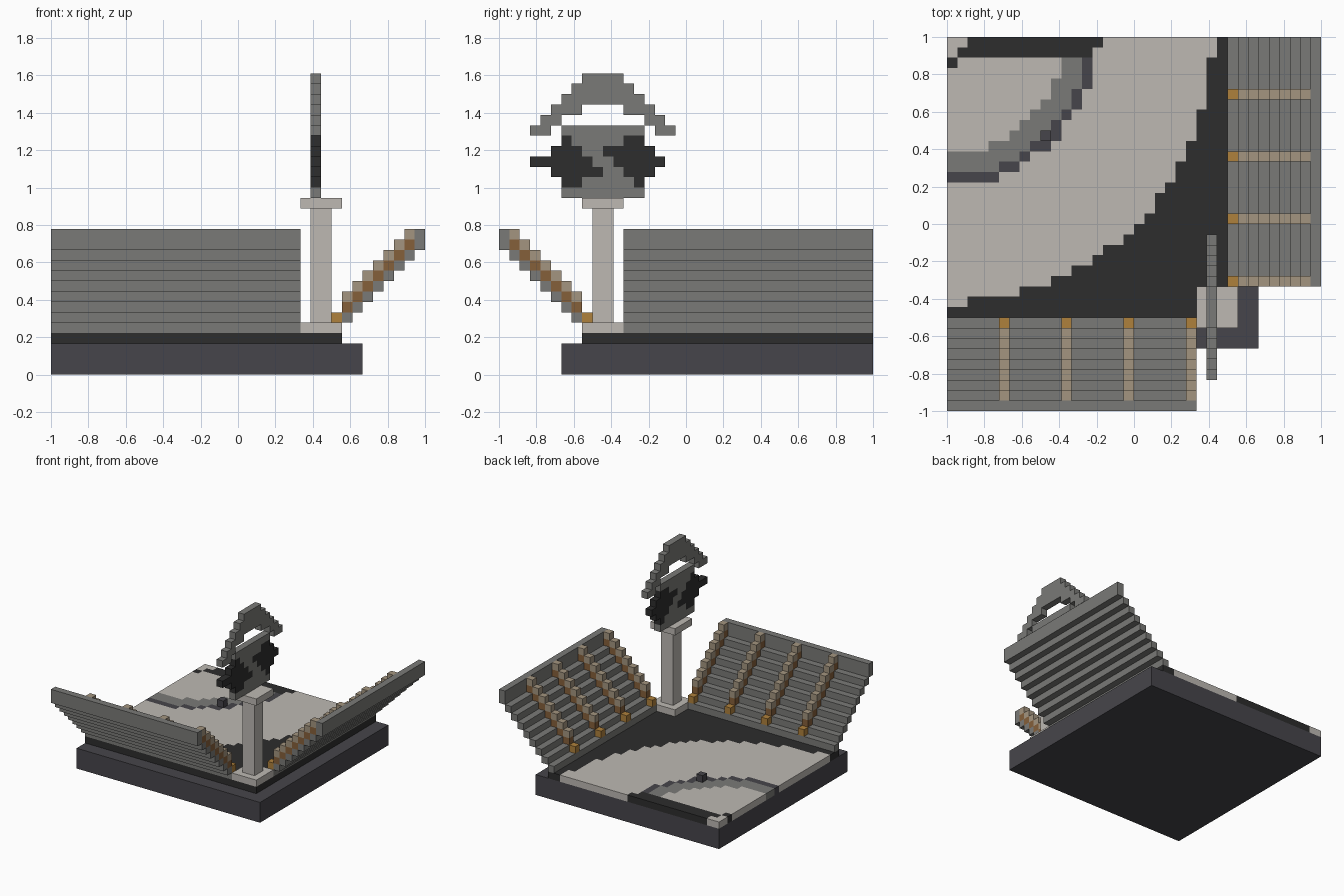
import bpy, bmesh
from math import hypot

cube = bpy.data.objects.get("Cube")
if cube:
    bpy.data.objects.remove(cube, do_unlink=True)

U = 1 / 18      # block size
N = 36          # blocks along the longest side


def material(name, *rgb):
    m = bpy.data.materials.new(name)
    m.use_nodes = True
    m.diffuse_color = (*rgb, 1)
    m.node_tree.nodes["Principled BSDF"].inputs["Base Color"].default_value = (*rgb, 1)
    return m


pale = material("pale stone", 0.51, 0.485, 0.45)
grey = material("mid grey", 0.195, 0.195, 0.185)
black = material("near black", 0.026, 0.026, 0.026)
slate = material("dark slate", 0.062, 0.06, 0.07)
tan = material("tan", 0.37, 0.3, 0.215)
brown = material("brown", 0.235, 0.115, 0.042)
orange = material("orange", 0.43, 0.22, 0.045)


def finish(bm, name, mats):
    me = bpy.data.meshes.new(name)
    bm.to_mesh(me)
    bm.free()
    for m in mats:
        me.materials.append(m)
    ob = bpy.data.objects.new(name, me)
    bpy.context.collection.objects.link(ob)
    return ob


def boxes(name, mat, spans):
    """One object from boxes given as (x, y, z) spans in block units."""
    bm = bmesh.new()
    for span in spans:
        made = bmesh.ops.create_cube(bm, size=1)["verts"]
        for v in made:
            p = [lo + (c + 0.5) * (hi - lo) for c, (lo, hi) in zip(v.co, span)]
            v.co = ((p[0] - N / 2) * U, (p[1] - N / 2) * U, p[2] * U)
    return finish(bm, name, [mat])


def blocks(name, cells):
    """Outer skin of unit blocks; cells maps (x, y, z) to a material."""
    mats = list(dict.fromkeys(cells.values()))
    bm = bmesh.new()
    for cell, mat in cells.items():
        for axis in range(3):
            for side in (0, 1):
                near = list(cell)
                near[axis] += 2 * side - 1
                if tuple(near) in cells:
                    continue
                ring = []
                for a, b in ((0, 0), (1, 0), (1, 1), (0, 1)):
                    p = list(cell)
                    p[axis] += side
                    p[(axis + 1) % 3] += a
                    p[(axis + 2) % 3] += b
                    ring.append(bm.verts.new(((p[0] - N / 2) * U, (p[1] - N / 2) * U, p[2] * U)))
                face = bm.faces.new(ring if side else ring[::-1])
                face.material_index = mats.index(mat)
    bmesh.ops.remove_doubles(bm, verts=bm.verts, dist=U / 100)
    return finish(bm, name, mats)


# Foundation
boxes("foundation", slate, [((0, 30), (6, 36), (0, 3))])


# Playing field: rings around the back corner, with a dark strip on the back edge
def field_colour(i, j):
    r = hypot(i + 0.5, j + 0.5)
    if (j < 2 and 2 - j <= i < 15 - j) or (i == 0 and j == 2):
        return black
    if j < 2:
        return pale if r < 25.58 else black
    for limit, mat in ((11.2, pale), (13.4, grey), (14.3, slate), (25.58, pale)):
        if r < limit:
            return mat
    return black


blocks("playing_field", {(i, N - 1 - j, 3): field_colour(i, j)
                         for i in range(28) for j in range(28)})
boxes("mound_block", slate, [((9, 10), (26, 27), (4, 5))])


# Two stands, the second mirrored across the field's diagonal
def across(span):
    (a, b), (c, d), z = span
    return ((N - d, N - c), (N - b, N - a), z)


rows = [((0, 24), (0, 1), (12, 14))]
rows += [((0, 24), (k, k + 1), (12 - k, 13 - k)) for k in range(1, 9)]
aisles = (5, 11, 17, 23)


def aisle_steps(height, first, last):
    return [((x, x + 1), (k, k + 1), (height - k, height + 1 - k))
            for x in aisles for k in range(first, last)]


parts = (("seat_rows", grey, rows),
         ("aisle_risers", brown, aisle_steps(13, 1, 8)),
         ("aisle_treads", tan, aisle_steps(14, 1, 8)),
         ("aisle_gates", orange, aisle_steps(13, 8, 9)))
for part, mat, spans in parts:
    boxes("front_" + part, mat, spans)
    boxes("left_" + part, mat, [across(s) for s in spans])

# Pillar in the corner between the stands
boxes("pillar_foot", pale, [((24, 28), (8, 12), (4, 5))])
boxes("pillar_shaft", pale, [((25, 27), (9, 11), (5, 16))])
boxes("pillar_cap", pale, [((24, 28), (8, 12), (16, 17))])

# Sign panel with two dark splashes
sign = {(25, y, z): grey for y in range(6, 14) for z in range(17, 24)}
splashes = {22: ((6, 7), (12, 14)), 21: ((5, 8), (10, 15)), 20: ((3, 9), (11, 16)),
            19: ((5, 10), (12, 15)), 18: ((6, 8), (13, 14))}
for z, runs in splashes.items():
    for lo, hi in runs:
        for y in range(lo, hi):
            sign[25, y, z] = black
blocks("sign_panel", sign)

# Stepped arch above the sign, mirrored left to right
arch = {}
for z, lo, hi in ((23, 3, 5), (24, 4, 6), (25, 5, 8), (26, 6, 10), (27, 7, 10), (28, 8, 10)):
    for y in range(lo, hi):
        arch[25, y, z] = arch[25, 19 - y, z] = grey
blocks("sign_arch", arch)
